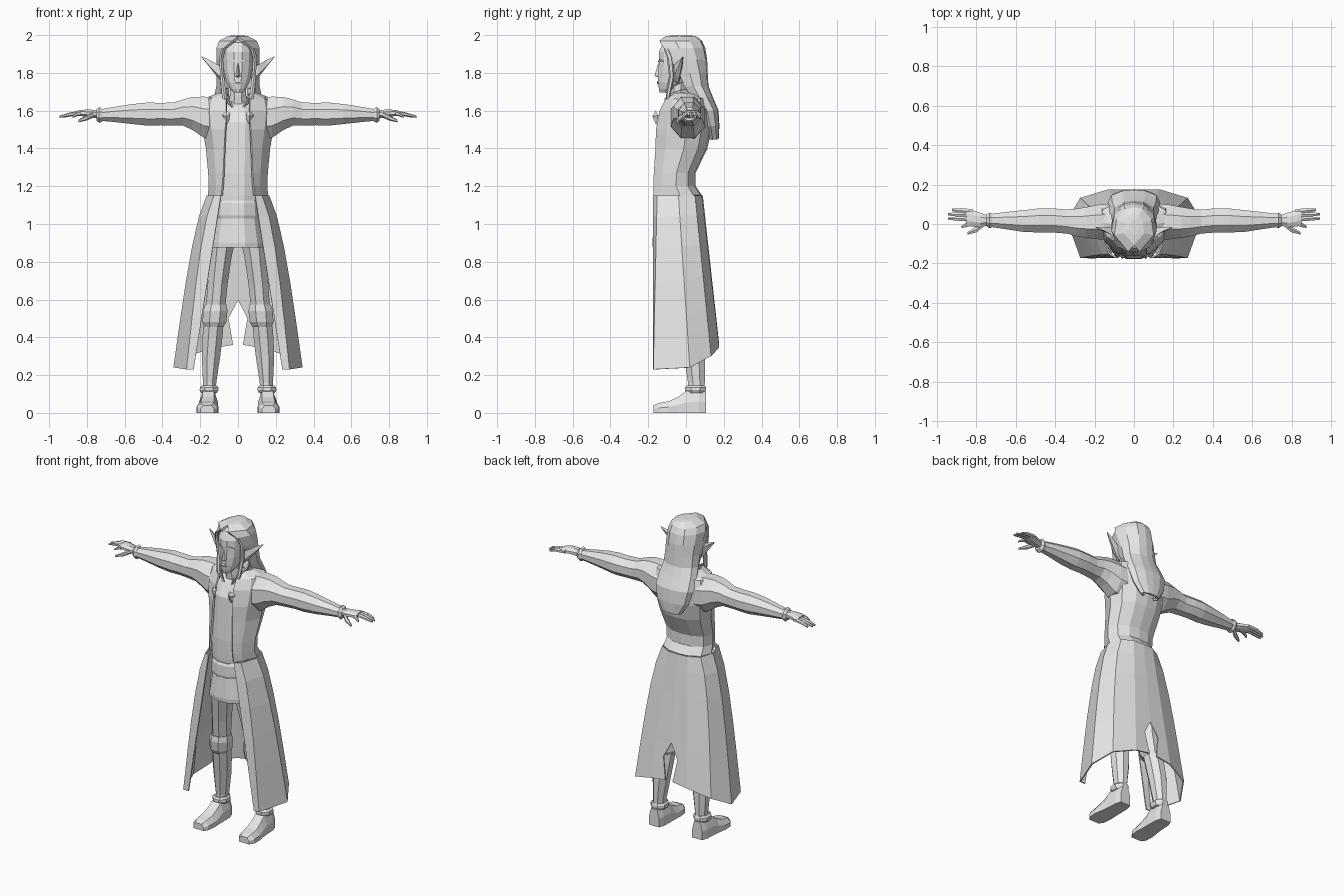
import bpy, bmesh, math
from mathutils import Vector

grey = bpy.data.materials.new("plain_grey")
grey.diffuse_color = (0.8, 0.8, 0.8, 1)


def build(name, verts, faces, mirror=False, thick=0):
    me = bpy.data.meshes.new(name)
    me.from_pydata([tuple(v) for v in verts], [], faces)
    bm = bmesh.new()
    bm.from_mesh(me)
    bmesh.ops.remove_doubles(bm, verts=bm.verts, dist=0.0005)
    bmesh.ops.recalc_face_normals(bm, faces=bm.faces)
    bm.to_mesh(me)
    bm.free()
    me.materials.append(grey)
    ob = bpy.data.objects.new(name, me)
    bpy.context.collection.objects.link(ob)
    if mirror:
        ob.modifiers.new("mirror", 'MIRROR')
    if thick:
        s = ob.modifiers.new("thickness", 'SOLIDIFY')
        s.thickness, s.offset = thick, 0
    return ob


def loft(name, rows, closed=True, **kw):
    """Skin between rows of points; closed rows become a capped tube."""
    n = len(rows[0])
    verts = [p for r in rows for p in r]
    faces = []
    for i in range(len(rows) - 1):
        for j in range(n if closed else n - 1):
            k = (j + 1) % n
            faces.append((i*n + j, i*n + k, (i+1)*n + k, (i+1)*n + j))
    if closed:
        faces += [tuple(range(n)), tuple(range((len(rows)-1)*n, len(rows)*n))]
    return build(name, verts, faces, **kw)


def tube(name, axis, rings, n=8, mirror=True):
    """rings: position along axis, two centre coordinates, two radii."""
    rows = []
    for pos, c1, c2, r1, r2 in rings:
        row = []
        for j in range(n):
            a = math.tau * (j + 0.5) / n
            u, v = c1 + r1 * math.cos(a), c2 + r2 * math.sin(a)
            row.append({'x': (pos, u, v), 'y': (u, pos, v), 'z': (u, v, pos)}[axis])
        rows.append(row)
    return loft(name, rows, mirror=mirror)


# Coat body: half shell, open in front (z, opening x, side x, front y, back y)
rows = []
for z, xo, w, yf, yb in [(1.15, .085, .155, -.168, .08), (1.20, .08, .15, -.17, .045),
                         (1.27, .075, .153, -.167, .045), (1.40, .07, .165, -.158, .108),
                         (1.50, .065, .182, -.155, .13), (1.60, .06, .195, -.135, .13),
                         (1.66, .06, .18, -.105, .11), (1.69, .055, .10, -.08, .06)]:
    d = yb - yf
    rows.append([(xo, yf, z), (.75*w, yf + .2*d, z), (w, yf + .55*d, z),
                 (.85*w, yf + .82*d, z), (.45*w, yf + .97*d, z), (0, yb, z)])
loft("coat_body", rows, closed=False, mirror=True, thick=.01)

# Coat tail: waist outline flares to the hem, slit at the back
waist = [(.09, -.17, 1.15), (.125, -.15, 1.15), (.162, -.04, 1.15),
         (.135, .045, 1.15), (.07, .08, 1.15), (0, .085, 1.15)]
hem = [(.235, -.17, .23), (.27, -.17, .23), (.338, .02, .24),
       (.27, .13, .30), (.13, .172, .345), (.026, .172, .36)]
slit = {.7: 0, .82: .05, 1: .026}
rows = []
for t in (0, .12, .3, .5, .7, .82, 1):
    row = [Vector(a).lerp(Vector(b), t) for a, b in zip(waist, hem)]
    for p in row[1:4]:
        p.x += .025 * math.sin(math.pi * t ** .6)
    row[5].x = slit.get(t, 0)
    rows.append(row)
loft("coat_tail", rows, closed=False, mirror=True, thick=.008)

# Raised collar with an open front
lower = [(.025, -.105, 1.615), (.06, -.08, 1.645), (.075, -.03, 1.66), (.05, .03, 1.67), (0, .045, 1.67)]
upper = [(.05, -.112, 1.665), (.07, -.085, 1.69), (.085, -.03, 1.71), (.055, .045, 1.72), (0, .06, 1.72)]
loft("collar", [lower, upper], closed=False, mirror=True, thick=.008)

# Inner clothing
tube("vest", 'z', [(1.02, 0, -.05, .115, .108), (1.15, 0, -.055, .13, .11), (1.27, 0, -.06, .135, .105),
                   (1.42, 0, -.03, .145, .127), (1.54, 0, -.02, .15, .13),
                   (1.62, 0, -.01, .13, .095), (1.66, 0, -.01, .07, .06)], 12, False)
tube("belt", 'z', [(1.03, 0, -.05, .125, .125), (1.045, 0, -.05, .13, .13),
                   (1.11, 0, -.055, .125, .123), (1.125, 0, -.055, .12, .115)], 12, False)
tube("tunic_skirt", 'z', [(.875, 0, -.055, .145, .125), (.90, 0, -.055, .145, .128),
                          (1.04, 0, -.05, .12, .12)], 12, False)

# Clasps on the chest
build("clasp", [(.04, -.163, 1.585), (.06, -.16, 1.60), (.085, -.145, 1.575), (.07, -.15, 1.55),
                (.06, -.158, 1.525), (.045, -.163, 1.555), (.06, -.178, 1.57)],
      [(i, (i + 1) % 6, 6) for i in range(6)] + [(5, 4, 3, 2, 1, 0)], mirror=True)

# Sleeves
tube("sleeve", 'x', [(.13, .01, 1.56, .10, .12), (.18, .01, 1.565, .095, .118), (.24, .008, 1.585, .085, .095),
                     (.29, .008, 1.59, .076, .075), (.34, .012, 1.582, .066, .066),
                     (.41, .018, 1.582, .066, .064), (.48, .018, 1.582, .066, .066),
                     (.56, .015, 1.582, .06, .057), (.65, .017, 1.58, .047, .044), (.725, .018, 1.577, .036, .033)])
tube("sleeve_cuff", 'x', [(.72, .018, 1.577, .038, .038), (.735, .018, 1.577, .043, .045),
                          (.75, .018, 1.577, .032, .032)])

# Hands
tube("palm", 'x', [(.735, .018, 1.58, .025, .024), (.78, .02, 1.585, .04, .022),
                   (.83, .03, 1.588, .046, .018), (.85, .035, 1.587, .044, .015)])
for i, (y0, y1, tip) in enumerate([(.006, -.014, .875), (.026, .028, .945), (.046, .05, .945), (.064, .072, .925)]):
    tube("finger_%d" % (i + 1), 'x', [(.82, y0, 1.587, .013, .013), (.88 if tip > .9 else .85, (y0 + y1)/2, 1.582, .014, .011),
                                      (tip, y1, 1.568, .007, .006)], 6)
tube("thumb", 'x', [(.765, 0, 1.58, .016, .016), (.80, -.028, 1.562, .017, .014), (.845, -.047, 1.545, .008, .007)], 6)

# Legs, knee guards and boots
tube("trouser_leg", 'z', [(.96, .075, -.045, .075, .09), (.82, .092, -.03, .062, .08),
                          (.68, .108, -.012, .057, .07), (.56, .118, .0, .055, .062), (.45, .13, .015, .052, .058)])
tube("knee_guard", 'z', [(.455, .128, .01, .055, .062), (.48, .125, .005, .068, .072), (.54, .12, -.002, .07, .074),
                         (.575, .117, -.002, .06, .068)])
tube("boot_shaft", 'z', [(.10, .152, .055, .036, .047), (.16, .15, .055, .038, .048), (.30, .143, .045, .053, .06),
                         (.40, .135, .03, .057, .063), (.46, .13, .018, .057, .062)])
tube("ankle_band", 'z', [(.105, .153, .052, .045, .052), (.12, .153, .05, .054, .06),
                         (.135, .153, .05, .053, .06), (.145, .152, .052, .042, .052)])
rows = []
for y, x, w, h in [(.107, .155, .036, .11), (.07, .155, .047, .12), (.0, .156, .05, .115), (-.04, .158, .052, .085),
                   (-.09, .161, .058, .062), (-.145, .163, .054, .052), (-.172, .163, .036, .04)]:
    rows.append([(x - w, y, 0), (x - w, y, .5*h), (x - .6*w, y, h),
                 (x + .6*w, y, h), (x + w, y, .5*h), (x + w, y, 0)])
loft("shoe", rows, mirror=True)

# Head and neck
tube("neck", 'z', [(1.60, 0, -.03, .06, .06), (1.68, 0, -.045, .047, .05), (1.76, 0, -.045, .047, .05)], 8, False)
tube("head", 'z', [(1.695, 0, -.11, .022, .032), (1.715, 0, -.095, .042, .05), (1.75, 0, -.075, .062, .075),
                   (1.80, 0, -.055, .076, .095), (1.85, 0, -.045, .083, .102), (1.91, 0, -.04, .083, .107),
                   (1.96, 0, -.035, .066, .09), (1.98, 0, -.03, .035, .05)], 12, False)
build("nose", [(0, -.166, 1.785), (0, -.147, 1.855), (.018, -.138, 1.78), (-.018, -.138, 1.78), (0, -.135, 1.77)],
      [(0, 1, 2), (1, 0, 3), (0, 2, 4), (3, 0, 4), (1, 3, 4, 2)])
tube("lips", 'z', [(1.738, 0, -.143, .012, .006), (1.748, 0, -.145, .022, .009), (1.758, 0, -.146, .012, .006)], 6, False)
tube("brow", 'x', [(.01, -.143, 1.86, .006, .005), (.035, -.136, 1.868, .008, .006), (.06, -.117, 1.86, .005, .004)], 4)

# Pointed ears
loft("ear", [[(.07, -.065, 1.83), (.07, -.07, 1.76), (.075, -.04, 1.745), (.075, -.02, 1.80)],
             [(.105, -.062, 1.842), (.105, -.062, 1.79), (.108, -.035, 1.775), (.11, -.02, 1.83)],
             [(.15, -.035, 1.868), (.15, -.04, 1.835), (.15, -.025, 1.83), (.15, -.015, 1.86)],
             [(.192, -.018, 1.887), (.192, -.02, 1.883), (.192, -.016, 1.882), (.192, -.014, 1.886)]], mirror=True)

# Long swept-back hair (z, hairline x, hairline y, side x, back y)
rows = []
for z, xo, yo, w, yb in [(1.992, 0, -.06, .025, .02), (1.988, 0, -.105, .05, .05), (1.965, .025, -.138, .095, .08),
                         (1.93, .07, -.115, .108, .095), (1.87, .088, -.08, .108, .105), (1.80, .09, -.035, .105, .108),
                         (1.73, .085, -.005, .108, .112), (1.67, .085, .035, .12, .135),
                         (1.60, .10, .08, .125, .165), (1.52, .085, .105, .105, .17), (1.45, .035, .13, .06, .166)]:
    d = yb - yo
    rows.append([(xo, yo, z), (w, yo + .38*d, z), (.88*w, yo + .72*d, z), (.45*w, yo + .96*d, z), (0, yb, z)])
top = [(0, -.02, 1.992)] * 5
loft("hair", [top] + rows, closed=False, mirror=True, thick=.014)

# Loose locks framing the face
tube("side_lock", 'z', [(1.63, .068, -.10, .006, .006), (1.68, .073, -.095, .013, .012), (1.78, .084, -.075, .012, .014),
                        (1.88, .09, -.085, .012, .016), (1.93, .078, -.105, .01, .012)], 6)
